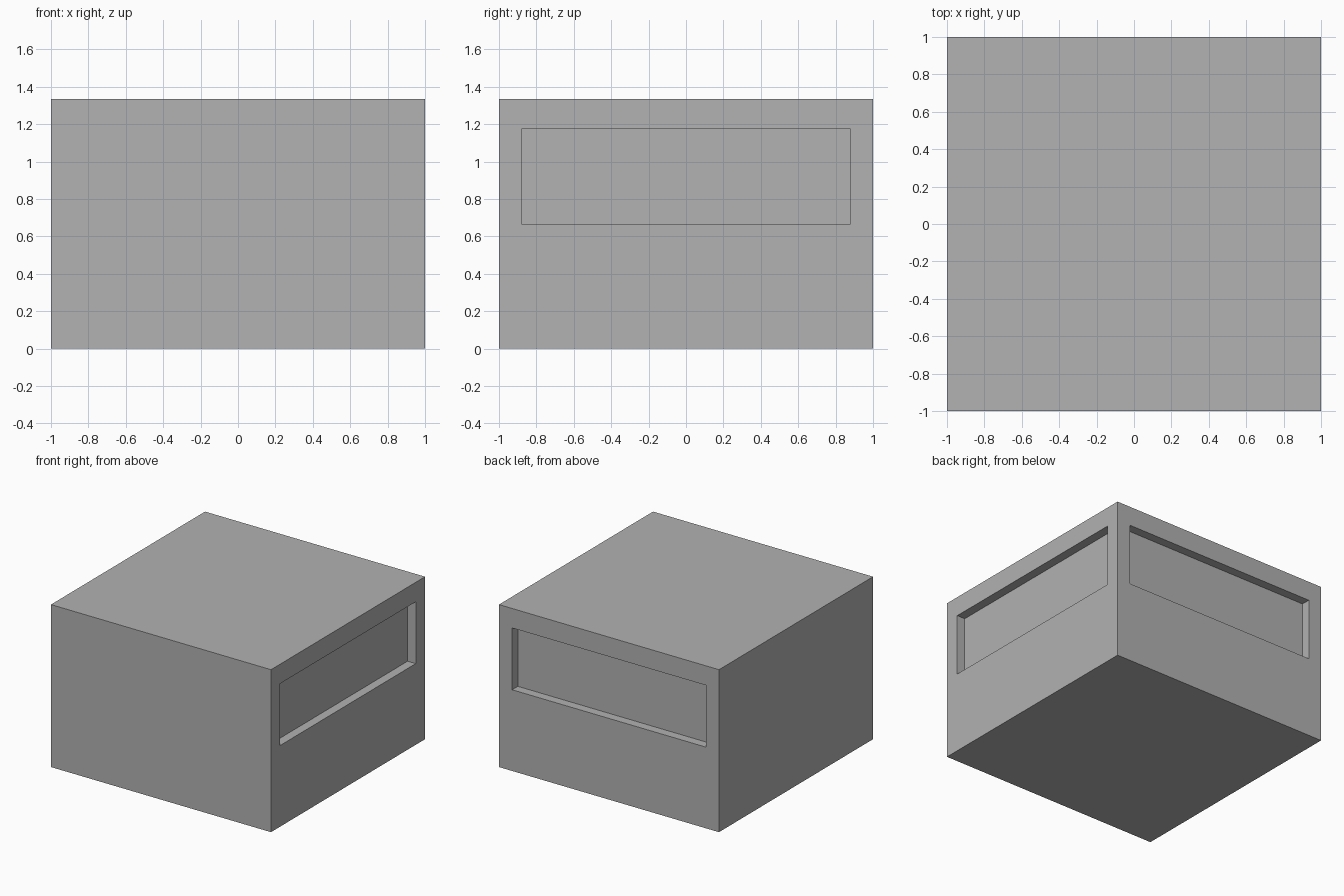
import bpy
import bmesh
from mathutils import Matrix, Vector

default = bpy.data.objects.get("Cube")
if default:
    bpy.data.objects.remove(default, do_unlink=True)

HEIGHT = 1.335
MARGIN = 0.17
RECESS_BOTTOM, RECESS_TOP = 0.667, 1.175
RECESS_DEPTH = 0.074

# Single grey material
grey = bpy.data.materials.new("grey")
grey.use_nodes = True
colour = (0.445, 0.445, 0.445, 1)
grey.diffuse_color = colour
grey.node_tree.nodes["Principled BSDF"].inputs["Base Color"].default_value = colour


def add_recess(bm, direction):
    """Sink a rectangular panel into the wall that faces the given direction."""
    bm.normal_update()
    wall = max(bm.faces, key=lambda f: f.calc_center_median().dot(direction))
    bmesh.ops.inset_individual(bm, faces=[wall], thickness=MARGIN)
    for v in wall.verts:
        v.co.z = RECESS_TOP if v.co.z > HEIGHT / 2 else RECESS_BOTTOM
    panel = bmesh.ops.extrude_discrete_faces(bm, faces=[wall])["faces"][0]
    bmesh.ops.translate(bm, verts=panel.verts, vec=-direction * RECESS_DEPTH)


# Block body standing on the ground
bm = bmesh.new()
bmesh.ops.create_cube(bm, size=1, matrix=Matrix.Translation((0, 0, HEIGHT / 2))
                      @ Matrix.Diagonal((2, 2, HEIGHT, 1)))

# Recessed panels in the +x side and the back
for direction in (Vector((1, 0, 0)), Vector((0, 1, 0))):
    add_recess(bm, direction)
bmesh.ops.recalc_face_normals(bm, faces=bm.faces)

mesh = bpy.data.meshes.new("block_body")
bm.to_mesh(mesh)
bm.free()
mesh.materials.append(grey)
body = bpy.data.objects.new("block_body", mesh)
bpy.context.collection.objects.link(body)
